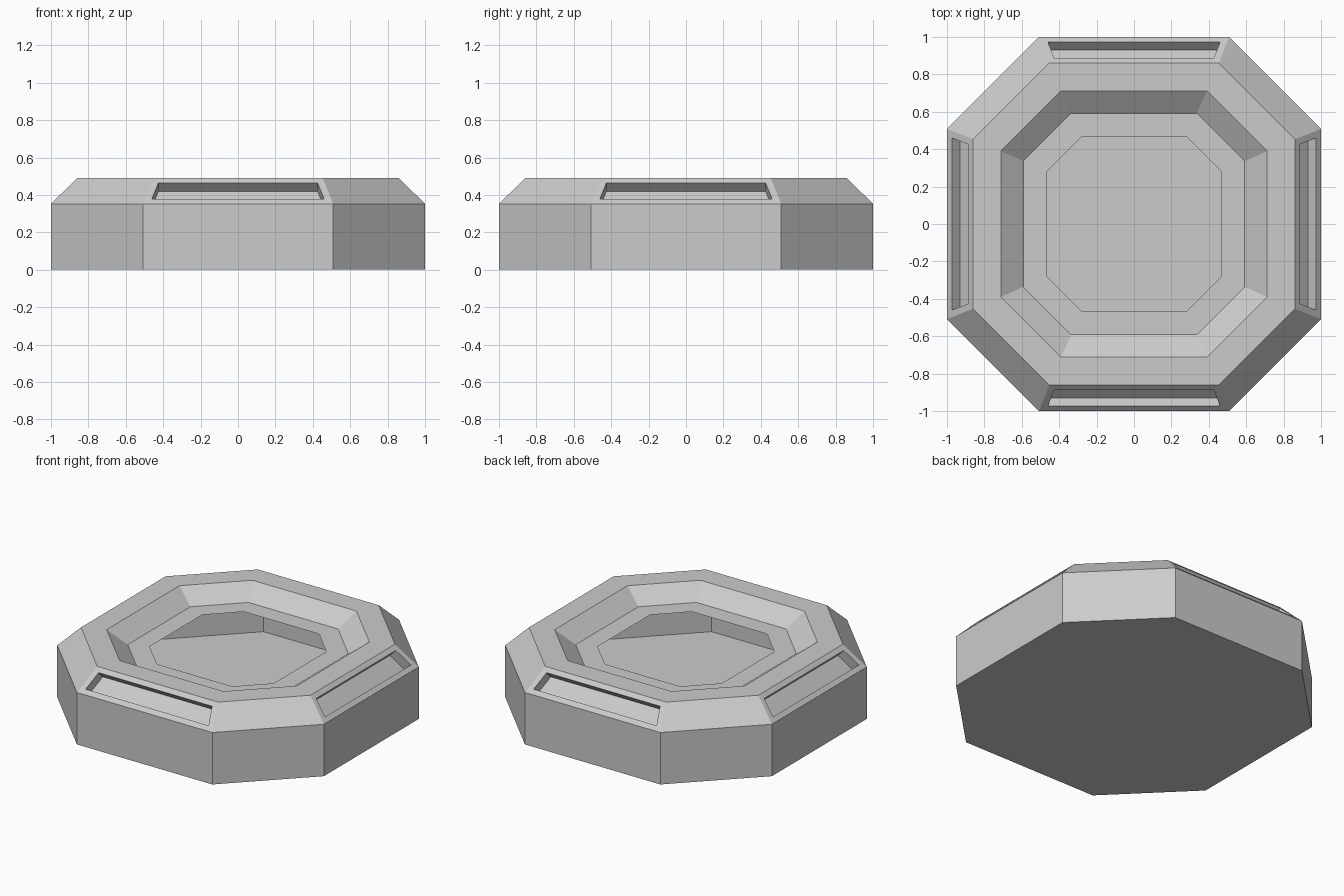
import bpy, bmesh

if "Cube" in bpy.data.objects:
    bpy.data.objects.remove(bpy.data.objects["Cube"])

# Octagonal rings: (half width, half length of the straight side, z)
RINGS = [
    (1.00, 0.508, 0.00),   # base
    (1.00, 0.508, 0.352),  # top of outer wall
    (0.86, 0.453, 0.49),   # top of chamfer
    (0.712, 0.39, 0.49),   # inner edge of flat rim
    (0.592, 0.336, 0.40),  # foot of inner slope
    (0.465, 0.282, 0.40),  # edge of the central opening
]


def ring(bm, h, c, z):
    pts = [(c, -h), (h, -c), (h, c), (c, h), (-c, h), (-h, c), (-h, -c), (-c, -h)]
    return [bm.verts.new((x, y, z)) for x, y in pts]


bm = bmesh.new()
loops = [ring(bm, *r) for r in RINGS]

# Closed floor; the shell is hollow and open through the central hole
bm.faces.new(loops[0][::-1])

# Bands between neighbouring rings
bands = []
for low, high in zip(loops, loops[1:]):
    bands.append([bm.faces.new((low[i], low[(i + 1) % 8], high[(i + 1) % 8], high[i]))
                  for i in range(8)])
bm.normal_update()

# Recessed slots in the four long chamfer faces
slots = bands[1][1::2]
bmesh.ops.inset_individual(bm, faces=slots, thickness=0.036, use_even_offset=True)
bm.normal_update()
bmesh.ops.inset_individual(bm, faces=slots, thickness=0.0, depth=-0.064)
bm.normal_update()

mesh = bpy.data.meshes.new("octagonal_base")
bm.to_mesh(mesh)
bm.free()
bpy.context.collection.objects.link(bpy.data.objects.new("octagonal_base", mesh))
